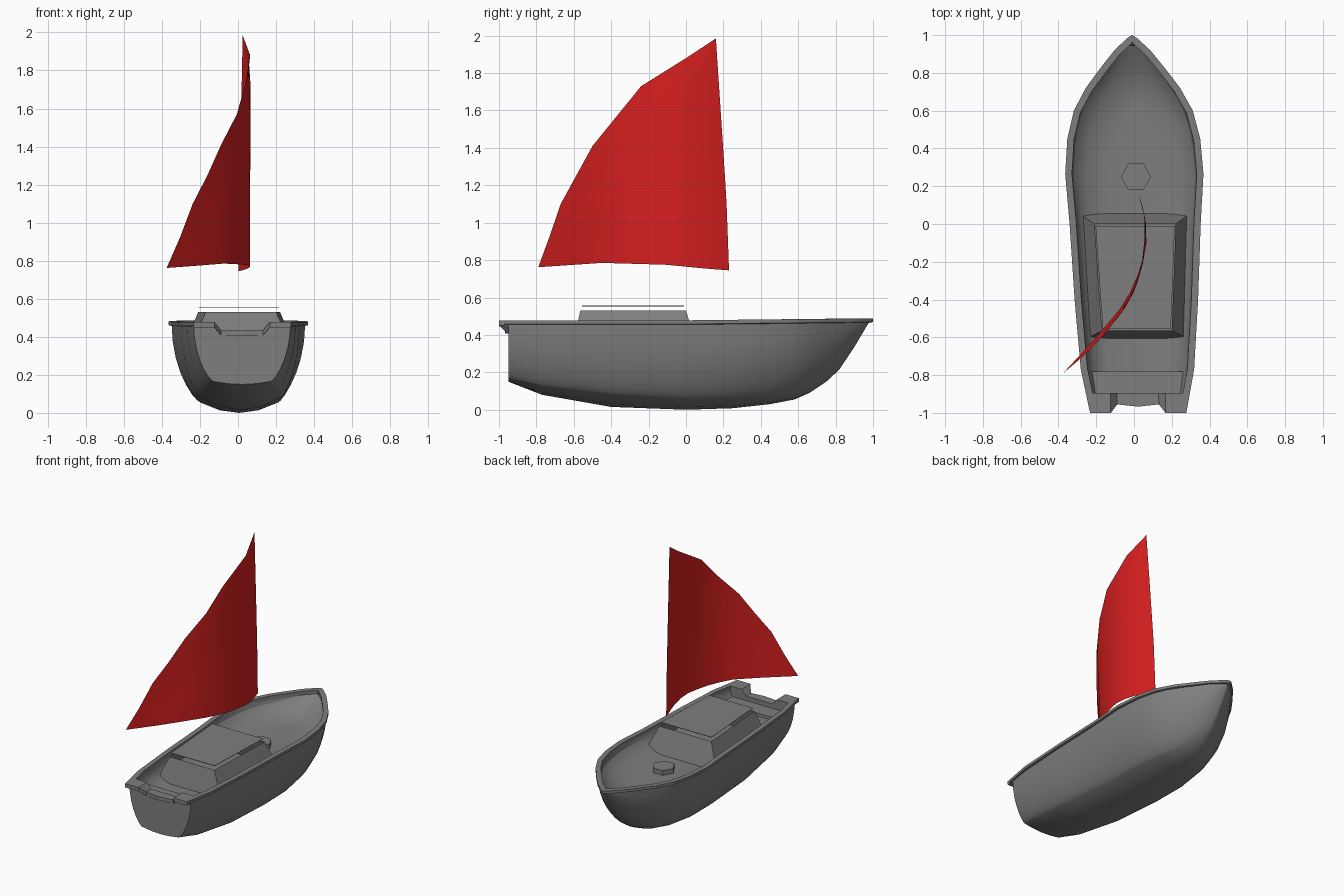
import bpy, bmesh, math
from mathutils import Vector

if "Cube" in bpy.data.objects:
    bpy.data.objects.remove(bpy.data.objects["Cube"])


def material(name, rgb):
    m = bpy.data.materials.new(name)
    m.diffuse_color = (*rgb, 1)
    m.use_nodes = True
    m.node_tree.nodes["Principled BSDF"].inputs["Base Color"].default_value = m.diffuse_color
    return m


GREY = material("grey paint", (0.21, 0.21, 0.21))
RED = material("red cloth", (0.68, 0.014, 0.014))


def skew(p):
    # the whole boat is turned very slightly about the vertical axis
    return (p[0] + 0.006 - 0.016 * p[1], p[1], p[2])


def make(name, verts, faces, mat=GREY, smooth=None, flip=True):
    me = bpy.data.meshes.new(name)
    me.from_pydata([skew(v) if flip else v for v in verts], [], faces)
    bm = bmesh.new()
    bm.from_mesh(me)
    bmesh.ops.remove_doubles(bm, verts=bm.verts, dist=0.0005)
    bmesh.ops.recalc_face_normals(bm, faces=bm.faces)
    bm.to_mesh(me)
    bm.free()
    me.materials.append(mat)
    ob = bpy.data.objects.new(name, me)
    bpy.context.collection.objects.link(ob)
    if smooth:
        bpy.ops.object.select_all(action='DESELECT')
        ob.select_set(True)
        bpy.context.view_layer.objects.active = ob
        bpy.ops.object.shade_smooth_by_angle(angle=math.radians(smooth))
    return ob


def skin(sections, closed=False, caps=False):
    # quads between successive sections of equal length
    n = len(sections[0])
    verts = [p for s in sections for p in s]
    faces = []
    for i in range(len(sections) - 1):
        for j in range(n if closed else n - 1):
            k = (j + 1) % n
            faces.append((i * n + j, i * n + k, (i + 1) * n + k, (i + 1) * n + j))
    if caps:
        faces += [tuple(range(n)), tuple(range(len(verts) - n, len(verts)))]
    return verts, faces


def lerp(table, t):
    # piecewise linear lookup in (key, value) pairs sorted by key
    if t <= table[0][0]:
        return table[0][1]
    for (a, va), (b, vb) in zip(table, table[1:]):
        if t <= b:
            return va + (vb - va) * (t - a) / (b - a)
    return table[-1][1]


def mirrored(half):
    return [(-x, y, z) for x, y, z in reversed(half[1:])] + half


def add_end(verts, faces, section, y):
    # flat end wall with a lowered notch in its top edge
    start = len(verts)
    notch = [(0.14, y, 0.455), (0.11, y, 0.42), (-0.11, y, 0.42), (-0.14, y, 0.455)]
    verts += section + notch
    faces.append(tuple(range(start, len(verts))))


# Outer hull: y, half beam, chine half width, keel height, chine height
HULL = [(-0.95, 0.255, 0.15, 0.15, 0.165), (-0.77, 0.285, 0.185, 0.08, 0.125),
        (-0.4, 0.312, 0.21, 0.015, 0.08), (0, 0.333, 0.205, 0.0, 0.055),
        (0.25, 0.351, 0.2, 0.008, 0.055), (0.45, 0.338, 0.17, 0.03, 0.065),
        (0.58, 0.306, 0.125, 0.055, 0.08), (0.66, 0.27, 0.09, 0.09, 0.11),
        (0.75, 0.212, 0.05, 0.15, 0.165), (0.82, 0.16, 0.03, 0.215, 0.225),
        (0.9, 0.1, 0.012, 0.335, 0.34), (0.975, 0.015, 0.0, 0.462, 0.465)]
sections = []
for y, w, wc, zk, zc in HULL:
    half = [(0, y, zk), (wc * 0.5, y, zk + (zc - zk) * 0.25), (wc, y, zc)]
    for i in range(1, 8):
        a = i / 7 * math.pi / 2
        half.append((wc + (w - wc) * math.sin(a) ** 1.5, y, zc + (0.468 - zc) * (1 - math.cos(a))))
    sections.append(mirrored(half))
v, f = skin(sections)
add_end(v, f, sections[0], -0.95)
make("hull", v, f, smooth=28)

# Inside walls and floor
FLOOR = [(-0.9, 0.16), (-0.4, 0.165), (0.05, 0.17), (0.2, 0.155), (0.5, 0.1), (0.67, 0.0)]
BEAM = [(y, w) for y, w, *_ in HULL]
sections = []
for y in (-0.9, -0.77, -0.4, 0, 0.25, 0.4, 0.5, 0.6, 0.67, 0.75, 0.82, 0.9, 0.945):
    wf, w = lerp(FLOOR, y), max(lerp(BEAM, y) - 0.02, 0.002)
    zf = 0.35 + 0.115 * (max(0, y - 0.67) / 0.275) ** 1.5
    half = [(0, y, zf), (wf, y, zf)]
    for i in range(1, 6):
        t = i / 5
        half.append((wf + (w - wf) * math.sin(t * math.pi / 2), y,
                     zf + (0.468 - zf) * (0.4 * t + 0.6 * t * t)))
    sections.append(mirrored(half))
v, f = skin(sections)
add_end(v, f, sections[0], -0.9)
inside = make("inside_hull", v, f, smooth=24)
inside.data.flip_normals()

# Gunwale: rectangular band swept round the sheer line
RIM = [(-0.99, 0.257), (-0.77, 0.3), (-0.4, 0.327), (0, 0.347), (0.265, 0.366), (0.45, 0.352),
       (0.6, 0.315), (0.72, 0.25), (0.82, 0.175), (0.92, 0.095), (0.985, 0.025)]
path = [Vector((-w, y)) for y, w in RIM] + [Vector((0, 1))] + [Vector((w, y)) for y, w in reversed(RIM)]
sections = []
for i, p in enumerate(path):
    t = (path[min(i + 1, len(path) - 1)] - path[max(i - 1, 0)]).normalized()
    q = p + Vector((t.y, -t.x)) * 0.036
    top = 0.478 + 0.011 * max(0, p.y)
    sections.append([(p.x, p.y, top - 0.02), (p.x, p.y, top), (q.x, q.y, top), (q.x, q.y, top - 0.028)])
v, f = skin(sections, closed=True, caps=True)
make("gunwale", v, f)

# Stern rail with a dip in the middle: x, height, aft y
sections = []
for x, z, y in [(-0.256, 0.478, -1), (-0.145, 0.478, -1), (-0.11, 0.436, -0.955), (0, 0.436, -0.967),
                (0.11, 0.436, -0.955), (0.145, 0.478, -1), (0.256, 0.478, -1)]:
    sections.append([(x, y, z - 0.028), (x, y, z), (x, -0.895, z), (x, -0.895, z - 0.032)])
v, f = skin(sections, closed=True, caps=True)
make("stern_rail", v, f)


def ring(fw, aw, fy, ay, z):
    return [(-fw, fy, z), (fw, fy, z), (aw, ay, z), (-aw, ay, z)]


# Stern bench
v, f = skin([ring(0.25, 0.225, -0.78, -0.9, z) for z in (0.375, 0.4)], closed=True, caps=True)
make("stern_bench", v, f)

# Cabin: open sloping walls with a thin roof panel above
v, f = skin([ring(0.293, 0.265, 0.055, -0.605, 0.35), ring(0.215, 0.185, 0.0, -0.565, 0.53)], closed=True)
make("cabin_walls", v, f)
v, f = skin([ring(0.21, 0.18, -0.01, -0.555, z) for z in (0.553, 0.556)], closed=True, caps=True)
make("cabin_roof", v, f)

# Six-sided mast step
sections = [[(0.01 + 0.08 * math.cos(k * math.pi / 3), 0.25 + 0.08 * math.sin(k * math.pi / 3), z)
             for k in range(6)] for z in (0.348, 0.385)]
v, f = skin(sections, closed=True, caps=True)
make("mast_step", v, f, flip=False)

# Sail: curved sheet between the luff and the leech, flatter towards the head
LUFF = [(0.75, 0.23), (1.1, 0.217), (1.3, 0.205), (1.98, 0.16)]
LEECH = [(0.75, -0.79), (1.1, -0.67), (1.41, -0.5), (1.73, -0.24), (1.88, 0.0), (1.985, 0.16)]
FOOT = [(-0.79, 0.762), (-0.45, 0.785), (-0.1, 0.775), (0.1, 0.755), (0.23, 0.745)]
BELLY = [(-0.79, -0.375), (-0.6, -0.2), (-0.42, -0.05), (-0.3, 0.01), (-0.2, 0.042), (-0.1, 0.064),
         (0.0, 0.064), (0.1, 0.043), (0.23, 0.003)]
sections = []
for z in (0.75, 0.92, 1.1, 1.25, 1.41, 1.57, 1.73, 1.88, 1.985):
    row = []
    for j in range(13):
        y = lerp(LUFF, z) + (lerp(LEECH, z) - lerp(LUFF, z)) * j / 12
        x = lerp(BELLY, y) + 0.17 * (z - 0.75) * min(0, y) ** 2
        row.append((x, y, lerp(FOOT, y) if z == 0.75 else z))
    sections.append(row)
v, f = skin(sections)
make("sail", v, f, mat=RED, smooth=40, flip=False)
